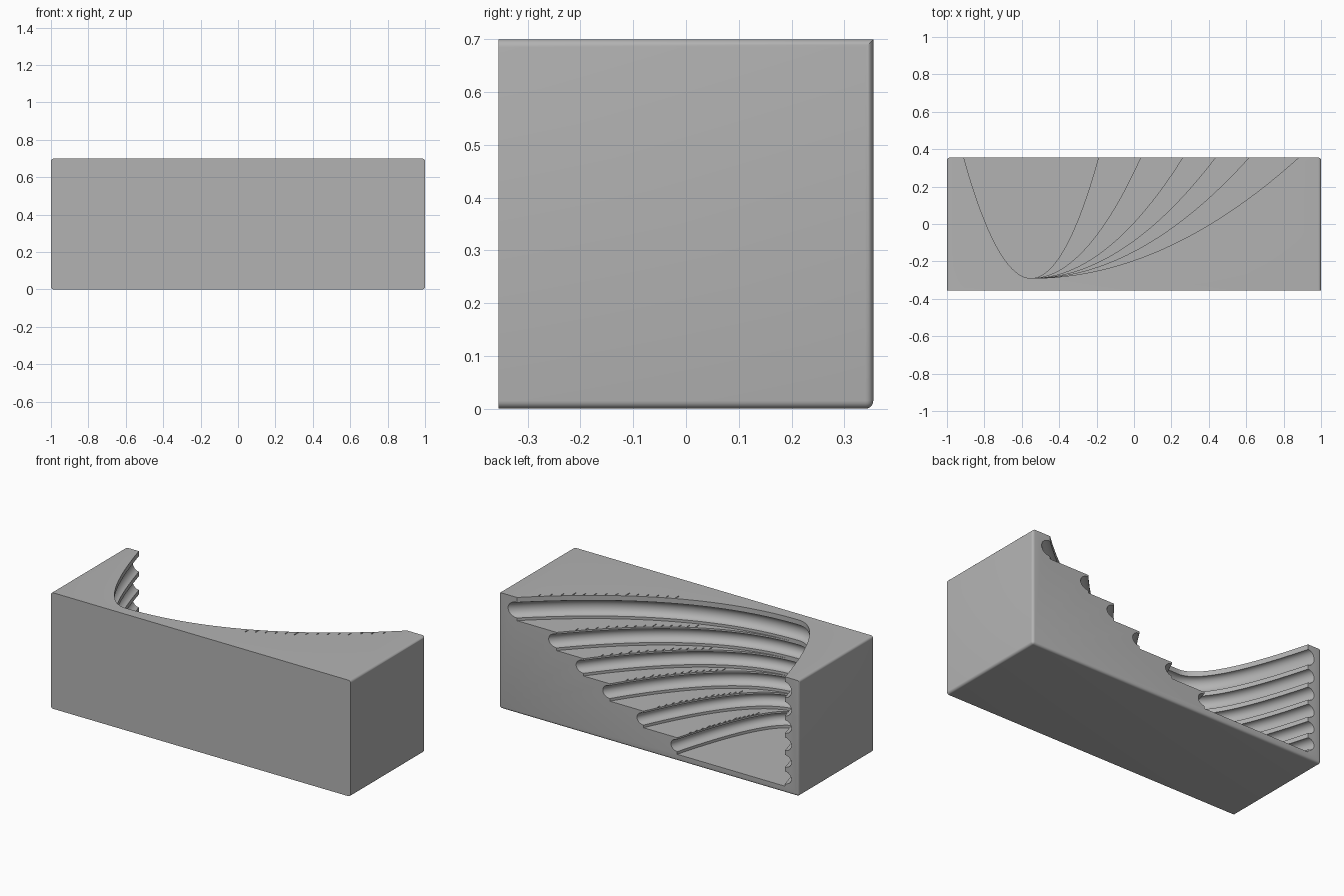
import bpy, bmesh, math
from mathutils import Vector, Matrix

if "Cube" in bpy.data.objects:
    bpy.data.objects.remove(bpy.data.objects["Cube"])

W, D, H = 2.0, 0.71, 0.70
APEX = Vector((-0.55, -0.29))        # where all plan curves meet
RISE = 0.645                         # from apex to back face
LEFT_REACH = -0.36
# per terrace, top to bottom: reach of the right curve, floor height
TERRACES = [(1.43, 0.56), (1.165, 0.45), (0.985, 0.345),
            (0.81, 0.24), (0.585, 0.14), (0.36, 0.04)]
STEPS = 28
OVERRUN = 1.12                       # curves run past the back face

grey = bpy.data.materials.new("plain grey")
grey.use_nodes = True
colour = (0.45, 0.45, 0.45, 1)
grey.diffuse_color = colour
grey.node_tree.nodes["Principled BSDF"].inputs["Base Color"].default_value = colour


def make_object(name, bm):
    bmesh.ops.recalc_face_normals(bm, faces=bm.faces)
    mesh = bpy.data.meshes.new(name)
    bm.to_mesh(mesh)
    bm.free()
    obj = bpy.data.objects.new(name, mesh)
    bpy.context.collection.objects.link(obj)
    mesh.materials.append(grey)
    return obj


def curve_point(reach, t, offset=0.0):
    """Point on a half parabola, pushed outward by offset."""
    p = APEX + Vector((reach * t, RISE * t * t))
    n = Vector((2 * RISE * t / reach, -1)).normalized()
    return p + n * offset


def plan_outline(reach, offset):
    ts = [OVERRUN * i / STEPS for i in range(STEPS + 1)]
    left = [curve_point(LEFT_REACH, t, offset) for t in reversed(ts)]
    return left + [curve_point(reach, t, offset) for t in ts[1:]]


def wall_profile(floor, ceiling):
    """Offset and height up one wall: lower lip, round groove, upper lip."""
    lip = 0.03 if ceiling >= H else 0.011
    low, high = floor + 0.016, ceiling - lip
    mid, half = (low + high) / 2, (high - low) / 2
    arc = [(0.04 * math.sin(math.pi * i / 12), mid - half * math.cos(math.pi * i / 12))
           for i in range(13)]
    top = ceiling + 0.05 if ceiling >= H else ceiling
    return [(0, floor)] + arc + [(0, top)]


# Block with softened side and lower back edges
bm = bmesh.new()
bmesh.ops.create_cube(bm, size=1, matrix=Matrix.Translation((0, 0, H / 2))
                      @ Matrix.Diagonal((W, D, H, 1)))
soft = []
for e in bm.edges:
    mid = (e.verts[0].co + e.verts[1].co) / 2
    top_back = mid.y > 0.3 and mid.z > 0.6
    if mid.y > -0.3 and not top_back:
        soft.append(e)
bmesh.ops.bevel(bm, geom=soft, offset=0.015, segments=5, profile=0.5, affect='EDGES')
block = make_object("stepped_block", bm)

# Cutter: stacked terraces lofted from the bottom up
bm = bmesh.new()
rings = []
for i in reversed(range(len(TERRACES))):
    reach, floor = TERRACES[i]
    ceiling = TERRACES[i - 1][1] if i else H
    for offset, z in wall_profile(floor, ceiling):
        rings.append([bm.verts.new((p.x, p.y, z)) for p in plan_outline(reach, offset)])
for a, b in zip(rings, rings[1:]):
    for j in range(len(a)):
        k = (j + 1) % len(a)
        bm.faces.new((a[j], a[k], b[k], b[j]))
bm.faces.new(rings[0])
bm.faces.new(rings[-1])
bmesh.ops.remove_doubles(bm, verts=bm.verts, dist=1e-5)
bmesh.ops.dissolve_degenerate(bm, edges=bm.edges, dist=1e-6)
terrace_cutter = make_object("terrace_cutter", bm)

# Cutter: fine measuring marks beside each right-hand curve
bm = bmesh.new()
for i, (reach, floor) in enumerate(TERRACES):
    surface = TERRACES[i - 1][1] if i else H
    count = 14
    for k in range(count):
        t = 0.5 + 0.44 * k / (count - 1)
        p = curve_point(reach, t)
        length = 0.035 if k % 5 == 0 else 0.024
        place = Matrix.Translation((p.x, p.y - 0.008 - length / 2, surface))
        bmesh.ops.create_cube(bm, size=1,
                              matrix=place @ Matrix.Diagonal((0.005, length, 0.008, 1)))
mark_cutter = make_object("mark_cutter", bm)

# Cut the block
bpy.ops.object.select_all(action='DESELECT')
bpy.context.view_layer.objects.active = block
block.select_set(True)
for cutter in (terrace_cutter, mark_cutter):
    cutter.hide_render = True
    mod = block.modifiers.new(cutter.name, 'BOOLEAN')
    mod.operation = 'DIFFERENCE'
    mod.solver = 'EXACT'
    mod.object = cutter
    bpy.ops.object.modifier_apply(modifier=mod.name)
    bpy.data.objects.remove(cutter)
bpy.ops.object.shade_smooth_by_angle(angle=math.radians(30))
